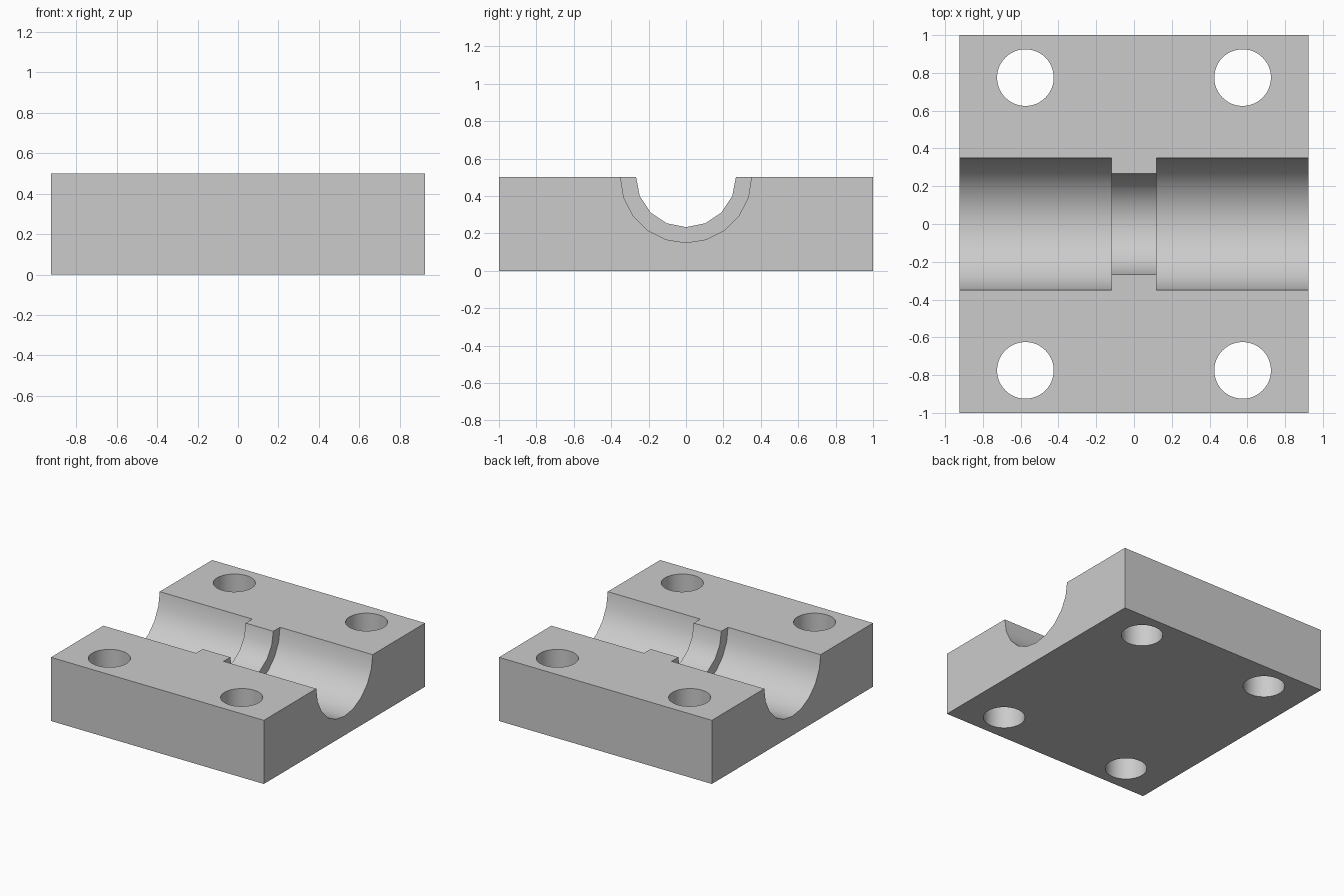
import bpy, bmesh, math

cube = bpy.data.objects.get("Cube")
if cube:
    bpy.data.objects.remove(cube, do_unlink=True)

HALF_X, HALF_Y, HEIGHT = 0.925, 1.0, 0.5
HOLE_X, HOLE_Y, HOLE_R = 0.575, 0.775, 0.15
RIB_HALF = 0.12

grey = bpy.data.materials.new("plain_grey")
grey.use_nodes = True
colour = (0.6, 0.6, 0.6, 1)
grey.diffuse_color = colour
grey.node_tree.nodes["Principled BSDF"].inputs["Base Color"].default_value = colour


def prism(name, outline, offset):
    """Closed solid: a flat outline of 3D points swept along offset."""
    bm = bmesh.new()
    face = bm.faces.new([bm.verts.new(p) for p in outline])
    swept = bmesh.ops.extrude_face_region(bm, geom=[face])["geom"]
    bmesh.ops.translate(bm, vec=offset,
                        verts=[v for v in swept if isinstance(v, bmesh.types.BMVert)])
    bmesh.ops.recalc_face_normals(bm, faces=bm.faces)
    mesh = bpy.data.meshes.new(name)
    bm.to_mesh(mesh)
    bm.free()
    mesh.materials.append(grey)
    obj = bpy.data.objects.new(name, mesh)
    bpy.context.collection.objects.link(obj)
    return obj


def channel(name, radius, steps, x0, x1):
    """Half-round trough cutter, open above the block."""
    angles = [math.pi * (1 + i / steps) for i in range(steps + 1)]
    arc = [(x0, radius * math.cos(a), HEIGHT + radius * math.sin(a)) for a in angles]
    top = HEIGHT + 0.2
    return prism(name, arc + [(x0, radius, top), (x0, -radius, top)], (x1 - x0, 0, 0))


def hole(x, y):
    """Round bolt hole cutter."""
    turns = [math.tau * i / 48 for i in range(48)]
    ring = [(x + HOLE_R * math.cos(t), y + HOLE_R * math.sin(t), -0.1) for t in turns]
    return prism("bolt_hole_cutter", ring, (0, 0, HEIGHT + 0.2))


# Solid block
corners = [(-1, -1), (1, -1), (1, 1), (-1, 1)]
block = prism("clamp_block", [(sx * HALF_X, sy * HALF_Y, 0) for sx, sy in corners],
              (0, 0, HEIGHT))

# Narrow channel through the rib, wide channels either side, four bolt holes
cutters = [
    channel("rib_channel_cutter", 0.267, 8, -HALF_X - 0.1, HALF_X + 0.1),
    channel("right_channel_cutter", 0.35, 10, -HALF_X - 0.2, -RIB_HALF),
    channel("left_channel_cutter", 0.35, 10, RIB_HALF, HALF_X + 0.2),
]
cutters += [hole(sx * HOLE_X, sy * HOLE_Y) for sx, sy in corners]

bpy.ops.object.select_all(action="DESELECT")
bpy.context.view_layer.objects.active = block
block.select_set(True)
for cutter in cutters:
    cutter.hide_render = True
    cut = block.modifiers.new("cut", "BOOLEAN")
    cut.operation = "DIFFERENCE"
    cut.solver = "EXACT"
    cut.object = cutter
    bpy.ops.object.modifier_apply(modifier=cut.name)
    bpy.data.objects.remove(cutter, do_unlink=True)

# Smooth bores, crisp edges
bpy.ops.object.shade_smooth_by_angle(angle=math.radians(30))
